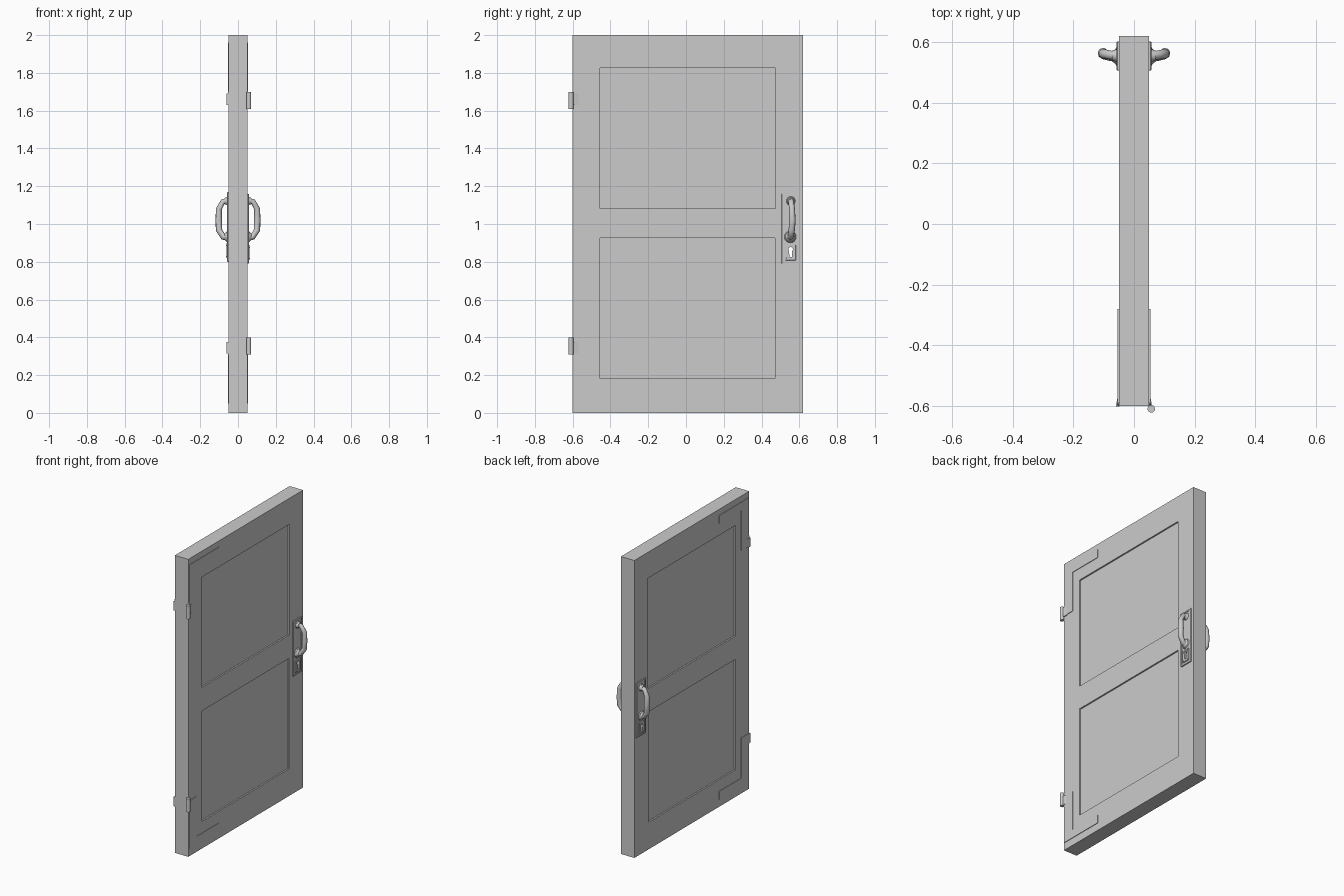
import bpy, bmesh, math
from mathutils import Vector, Matrix

if "Cube" in bpy.data.objects:
    bpy.data.objects.remove(bpy.data.objects["Cube"])


def finish(name, bm, bevel=0.0, segments=1):
    bmesh.ops.recalc_face_normals(bm, faces=bm.faces)
    if bevel:
        bmesh.ops.bevel(bm, geom=bm.edges[:], offset=bevel, segments=segments,
                        affect='EDGES')
    me = bpy.data.meshes.new(name)
    bm.to_mesh(me)
    bm.free()
    ob = bpy.data.objects.new(name, me)
    bpy.context.collection.objects.link(ob)
    return ob


def prism(name, outline, x0, x1, bevel=0.0):
    """Extrude a (y, z) outline from x0 to x1."""
    bm = bmesh.new()
    face = bm.faces.new([bm.verts.new((x0, y, z)) for y, z in outline])
    ext = bmesh.ops.extrude_face_region(bm, geom=[face])
    verts = [v for v in ext['geom'] if isinstance(v, bmesh.types.BMVert)]
    bmesh.ops.translate(bm, verts=verts, vec=(x1 - x0, 0, 0))
    return finish(name, bm, bevel)


def rect(y0, y1, z0, z1):
    return [(y0, z0), (y1, z0), (y1, z1), (y0, z1)]


def smooth(ob, angle=40):
    bpy.ops.object.select_all(action='DESELECT')
    ob.select_set(True)
    bpy.context.view_layer.objects.active = ob
    bpy.ops.object.shade_smooth_by_angle(angle=math.radians(angle))


def cone(name, start, direction, r1, r2, depth, sides=16):
    d = Vector(direction)
    bm = bmesh.new()
    bmesh.ops.create_cone(bm, cap_ends=True, segments=sides, radius1=r1,
                          radius2=r2, depth=depth)
    rot = d.to_track_quat('Z', 'Y').to_matrix().to_4x4()
    bm.transform(Matrix.Translation(Vector(start) + d * depth / 2) @ rot)
    ob = finish(name, bm)
    smooth(ob)
    return ob


def cut(ob, cutter):
    mod = ob.modifiers.new("cut", 'BOOLEAN')
    mod.operation = 'DIFFERENCE'
    mod.solver = 'EXACT'
    mod.object = cutter
    bpy.ops.object.select_all(action='DESELECT')
    bpy.context.view_layer.objects.active = ob
    ob.select_set(True)
    bpy.ops.object.modifier_apply(modifier=mod.name)
    bpy.data.objects.remove(cutter)


def keyhole():
    """Round-topped slot running through the whole door."""
    arc = [(0.554 + 0.012 * math.cos(a), 0.866 + 0.012 * math.sin(a))
           for a in [math.radians(-50 + 28 * i) for i in range(11)]]
    ob = prism("keyhole_cutter", [(0.547, 0.824), (0.561, 0.824)] + arc, -0.2, 0.2)
    ob.hide_render = True
    return ob


# Door slab with two recessed panels on each face
door = prism("door_slab", rect(-0.60, 0.62, 0, 2), -0.05, 0.05)
for s in (1, -1):
    for area in (rect(-0.455, 0.475, 1.083, 1.825), rect(-0.455, 0.472, 0.182, 0.925)):
        panel = prism("panel_cutter", area, s * 0.04, s * 0.1)
        panel.hide_render = True
        cut(door, panel)
cut(door, keyhole())


def handle_set(s, side, dz):
    def X(x):
        return s * x

    # Back plate with raised rim
    plate = prism("handle_plate_" + side, rect(0.506, 0.602, 0.79 + dz, 1.16 + dz),
                  X(0.048), X(0.057), 0.002)
    recess = prism("plate_cutter", rect(0.516, 0.592, 0.80 + dz, 1.15 + dz),
                   X(0.054), X(0.08))
    cut(plate, recess)
    cut(plate, keyhole())
    # Keyhole cover with four small screws
    cover = prism("keyhole_cover_" + side, rect(0.526, 0.582, 0.808 + dz, 0.89 + dz),
                  X(0.050), X(0.060), 0.002)
    cut(cover, keyhole())
    for y in (0.534, 0.574):
        for z in (0.818, 0.876):
            cone("cover_screw_" + side, (X(0.058), y, z + dz), (s, 0, 0),
                 0.004, 0.003, 0.005, 8)
    # Flared mounts
    for label, y, z, r in (("lower", 0.552, 0.932, 0.033), ("upper", 0.555, 1.122, 0.025)):
        cone("handle_mount_" + label + "_" + side, (X(0.052), y, z), (s, 0, 0),
             r, r * 0.85, 0.008)
        cone("handle_collar_" + label + "_" + side, (X(0.060), y, z), (s, 0, 0),
             r * 0.8, 0.016, 0.012)
    # Grip swept along an angular path
    path = [(0.052, 0.552, 0.930, 1.1), (0.078, 0.554, 0.932, 1.05),
            (0.101, 0.560, 0.968, 1.05), (0.102, 0.563, 1.02, 1.1),
            (0.101, 0.561, 1.080, 1.0), (0.080, 0.557, 1.118, 0.9),
            (0.052, 0.555, 1.124, 0.9)]
    cu = bpy.data.curves.new("handle_grip_" + side, 'CURVE')
    cu.dimensions = '3D'
    cu.bevel_depth = 0.016
    cu.bevel_resolution = 2
    cu.use_fill_caps = True
    sp = cu.splines.new('POLY')
    sp.points.add(len(path) - 1)
    for p, (x, y, z, r) in zip(sp.points, path):
        p.co = (X(x), y, z, 1)
        p.radius = r
    ob = bpy.data.objects.new("handle_grip_" + side, cu)
    bpy.context.collection.objects.link(ob)
    bpy.ops.object.select_all(action='DESELECT')
    ob.select_set(True)
    bpy.context.view_layer.objects.active = ob
    bpy.ops.object.convert(target='MESH')
    smooth(bpy.context.view_layer.objects.active, 50)


handle_set(1, "right", 0.0)
handle_set(-1, "left", 0.01)

# L-shaped corner straps on both faces, upper and lower
L_SHAPE = [(-0.59, 0.05), (-0.28, 0.05), (-0.28, 0.105), (-0.515, 0.105),
           (-0.515, 0.375), (-0.598, 0.375), (-0.598, 0.31), (-0.59, 0.30)]
for s, side in ((1, "right"), (-1, "left")):
    for upper in (False, True):
        level = "upper" if upper else "lower"
        # the upper strap is the lower one flipped about the top corner
        pts = [(y, 2.01 - z if upper else z) for y, z in L_SHAPE]
        prism("corner_strap_%s_%s" % (level, side), pts, s * 0.048, s * 0.054)
        # Flared strap end at the door edge
        z0 = 1.63 if upper else 0.315
        bm = bmesh.new()
        section = [(0.048, -0.57), (0.054, -0.57), (0.060, -0.602), (0.048, -0.602)]
        f = bm.faces.new([bm.verts.new((s * x, y, z0)) for x, y in section])
        ext = bmesh.ops.extrude_face_region(bm, geom=[f])
        bmesh.ops.translate(bm, vec=(0, 0, 0.06),
                            verts=[v for v in ext['geom'] if isinstance(v, bmesh.types.BMVert)])
        finish("strap_flare_%s_%s" % (level, side), bm)

# Hinge knuckles on the right face
for level, z0 in (("upper", 1.608), ("lower", 0.31)):
    cone("hinge_knuckle_" + level, (0.057, -0.609, z0), (0, 0, 1), 0.0125, 0.0125, 0.09)
